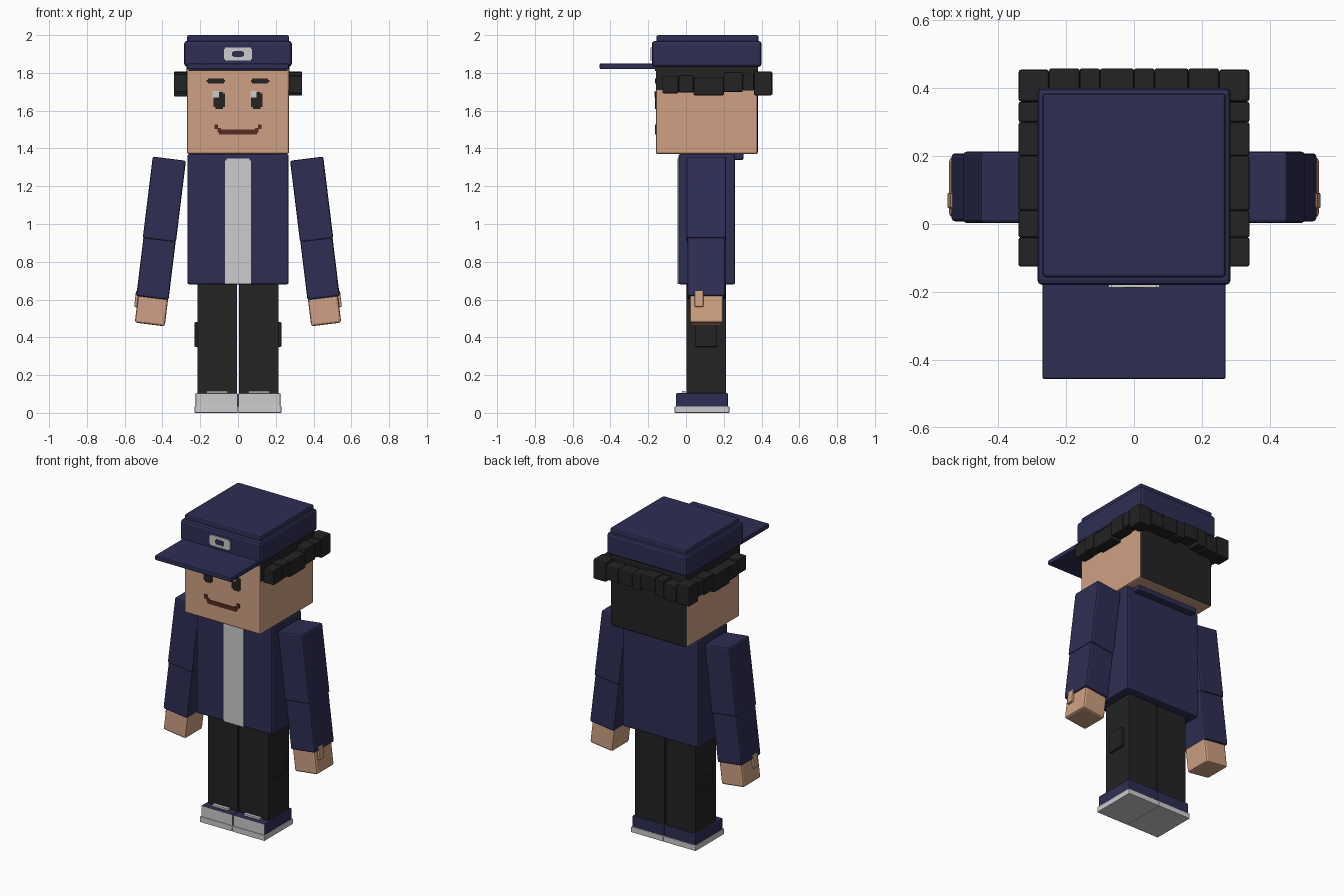
import bpy, bmesh, math, random
from mathutils import Matrix, Vector

cube = bpy.data.objects.get("Cube")
if cube:
    bpy.data.objects.remove(cube)


def material(name, rgb):
    def lin(c):
        c /= 255
        return ((c + 0.055) / 1.055) ** 2.4
    m = bpy.data.materials.new(name)
    m.use_nodes = True
    col = (*[lin(c) for c in rgb], 1)
    m.diffuse_color = col
    node = next(n for n in m.node_tree.nodes if n.type == 'BSDF_PRINCIPLED')
    node.inputs["Base Color"].default_value = col
    node.inputs["Roughness"].default_value = 0.8
    return m


NAVY = material("navy cloth", (46, 46, 84))
BLACK = material("black", (35, 35, 35))
SKIN = material("skin", (207, 160, 130))
WHITE = material("off white", (204, 204, 204))
MOUTH = material("mouth brown", (88, 42, 36))


def box(name, x, y, z, mat, bevel=0.0, tilt=0.0, second=None, rule=None):
    """Box from three (min, max) ranges, tilted about y; rule picks the second colour."""
    bm = bmesh.new()
    bmesh.ops.create_cube(bm, size=1)
    bmesh.ops.scale(bm, verts=bm.verts, vec=[r[1] - r[0] for r in (x, y, z)])
    if bevel:
        bmesh.ops.bevel(bm, geom=bm.edges[:], offset=bevel, segments=2,
                        profile=0.5, affect='EDGES')
    bm.normal_update()
    if rule:
        for f in bm.faces:
            f.material_index = int(rule(f.normal))
    centre = Vector([sum(r) / 2 for r in (x, y, z)])
    bm.transform(Matrix.Translation(centre) @ Matrix.Rotation(math.radians(tilt), 4, 'Y'))
    mesh = bpy.data.meshes.new(name)
    bm.to_mesh(mesh)
    bm.free()
    mesh.materials.append(mat)
    if second:
        mesh.materials.append(second)
    ob = bpy.data.objects.new(name, mesh)
    bpy.context.collection.objects.link(ob)
    return ob


def around(c, size):
    return (c - size / 2, c + size / 2)


def side_x(s, a, b):
    return (a, b) if s > 0 else (-b, -a)


# Head with a dark back of the hair
box("head", (-.27, .27), (-.16, .38), (1.37, 1.83), SKIN, .01,
    second=BLACK, rule=lambda n: n.y > .8)
box("hairline_front", (-.262, .262), (-.165, -.15), (1.81, 1.835), BLACK)

# Face
FACE = (-.165, -.158)
for s, side in ((1, "left"), (-1, "right")):
    box(side + "_eye", side_x(s, .07, .13), FACE, (1.62, 1.69), BLACK)
    box(side + "_eye_middle", side_x(s, .08, .12), FACE, (1.61, 1.70), BLACK)
    box(side + "_eye_glint", around(s * .1 - .018, .034), (-.167, -.158), (1.67, 1.705), WHITE)
    box(side + "_brow", side_x(s, .075, .16), FACE, (1.745, 1.77), BLACK)
    box(side + "_brow_tip", side_x(s, .068, .168), FACE, (1.752, 1.763), BLACK)
    box(side + "_mouth_corner", side_x(s, .105, .125), FACE, (1.502, 1.528), MOUTH)
    box(side + "_mouth_bend", side_x(s, .09, .108), FACE, (1.485, 1.508), MOUTH)
    box(side + "_hair_side", side_x(s, .266, .273), (-.155, .38), (1.71, 1.835), BLACK)
box("mouth", (-.1, .1), FACE, (1.475, 1.5), MOUTH)

# Ragged fringe of hair blocks round the sides and back
random.seed(4)


def lock(name, x, y):
    top = 1.795 + random.uniform(-.018, .012)
    box(name, x, y, (top - random.uniform(.09, .11), top), BLACK, .006)


side_cuts = [-.125, -.04, .04, .2, .3, .36]
for s, side in ((1, "left"), (-1, "right")):
    for i, (a, b) in enumerate(zip(side_cuts, side_cuts[1:])):
        lock(f"{side}_hair_lock_{i}", side_x(s, .262, .34), (a, b))
    box(side + "_hair_corner", side_x(s, .25, .34), (.36, .455), (1.68, 1.808), BLACK, .008)
back_cuts = [-.25, -.16, -.1, 0, .06, .16, .25]
for i, (a, b) in enumerate(zip(back_cuts, back_cuts[1:])):
    lock(f"back_hair_lock_{i}", (a, b), (.37, .458))

# Cap
box("cap_band", (-.285, .285), (-.18, .4), (1.832, 1.97), NAVY, .016)
box("cap_top", (-.27, .27), (-.157, .385), (1.95, 2.0), NAVY, .01)
box("cap_visor", (-.27, .27), (-.457, -.1), (1.82, 1.85), NAVY, .006)
BADGE = (-.187, -.178)
box("cap_badge", (-.075, .075), BADGE, (1.874, 1.926), WHITE)
box("cap_badge_middle", (-.068, .068), BADGE, (1.866, 1.934), WHITE)
box("cap_badge_centre", (-.032, .032), (-.189, -.18), (1.89, 1.91), NAVY)
box("cap_badge_centre_tall", (-.024, .024), (-.189, -.18), (1.884, 1.916), NAVY)

# Torso
box("jacket", (-.268, .268), (-.04, .26), (.68, 1.37), NAVY, .01)
box("shirt_front", (-.07, .07), (-.045, -.036), (.682, 1.335), WHITE)
box("shirt_collar", (-.06, .06), (-.045, -.036), (1.33, 1.347), WHITE)
box("jacket_collar", (-.22, .22), (.24, .305), (1.338, 1.375), NAVY, .01)

# Arms, legs and shoes
for s, side in ((1, "left"), (-1, "right")):
    t = -7 * s
    box(side + "_upper_arm", around(s * .39, .177), (.003, .213), around(1.13, .435), NAVY, .01, t)
    box(side + "_forearm", around(s * .434, .172), (.008, .208), around(.765, .315), NAVY, .01, t)
    box(side + "_hand", around(s * .457, .16), (.02, .196), around(.55, .165), SKIN, .012, t)
    box(side + "_thumb", around(s * .533, .024), (.046, .092), around(.603, .085), SKIN, .005, t)
    box(side + "_leg", side_x(s, .004, .215), (.002, .212), (.09, .7), BLACK, .004)
    box(side + "_leg_pocket", side_x(s, .21, .23), (.05, .165), (.35, .48), BLACK, .005)
    box(side + "_sole", side_x(s, 0, .23), (-.06, .23), (0, .035), WHITE, .004)
    box(side + "_shoe", side_x(s, .001, .225), (-.053, .222), (.03, .104), NAVY, .005,
        second=WHITE, rule=lambda n: n.y < -.6)
    box(side + "_lace", side_x(s, .055, .168), (-.022, -.002), (.1, .116), WHITE)
